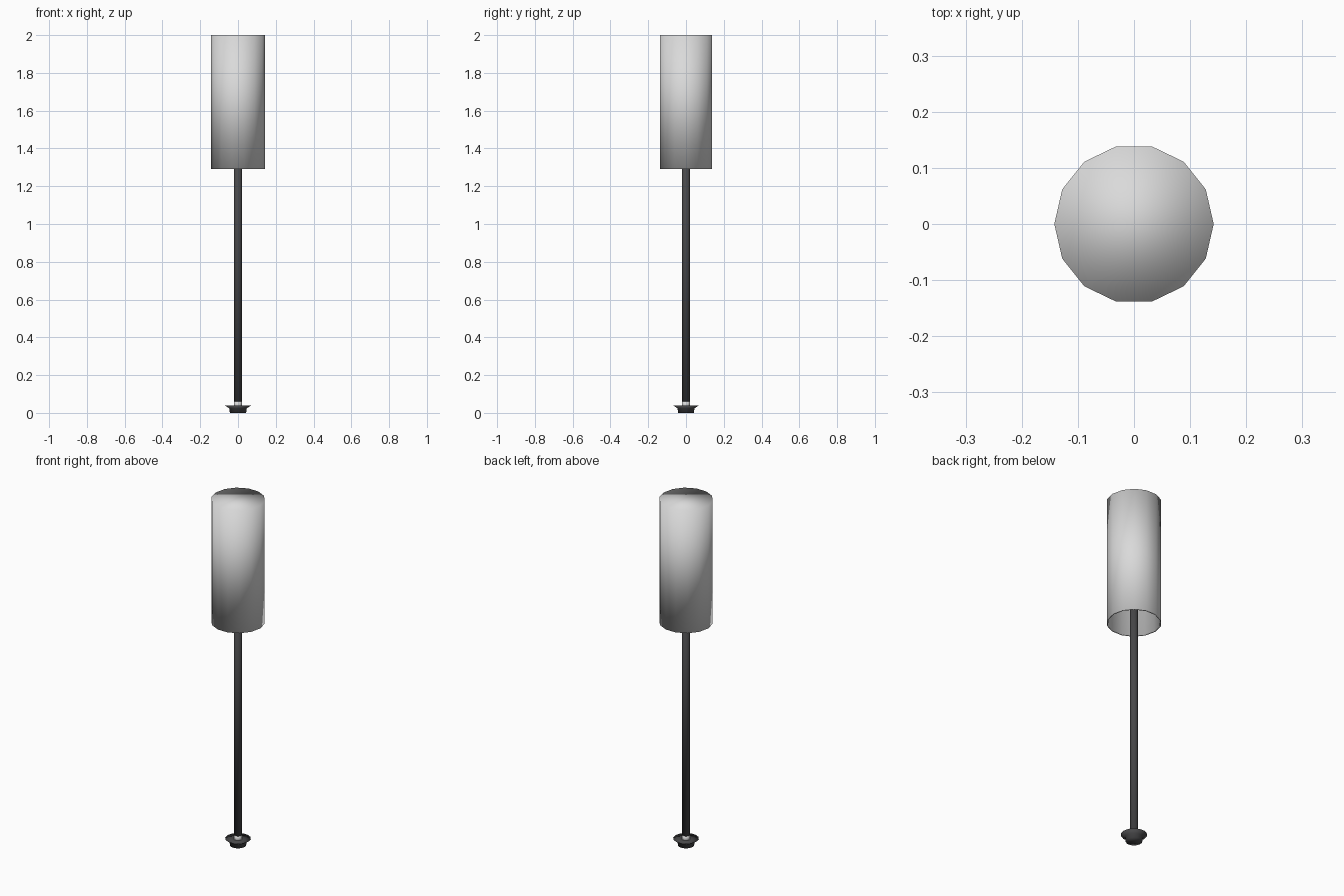
import bpy
import bmesh
import math

cube = bpy.data.objects.get("Cube")
if cube:
    bpy.data.objects.remove(cube, do_unlink=True)


def make_material(name, rgb):
    mat = bpy.data.materials.new(name)
    mat.use_nodes = True
    colour = (*rgb, 1.0)
    mat.diffuse_color = colour
    mat.node_tree.nodes["Principled BSDF"].inputs["Base Color"].default_value = colour
    return mat


pale_grey = make_material("pale grey", (0.7, 0.7, 0.7))
dark_grey = make_material("dark grey", (0.065, 0.065, 0.068))


def lathe(name, profile, sides, mat, cap_start=True, cap_end=True):
    """Turn (radius, z) points around the z axis with smooth shading."""
    bm = bmesh.new()
    rings = []
    for radius, z in profile:
        angles = [math.tau * i / sides for i in range(sides)]
        rings.append([bm.verts.new((radius * math.cos(a), radius * math.sin(a), z))
                      for a in angles])
    for low, high in zip(rings, rings[1:]):
        for i in range(sides):
            j = (i + 1) % sides
            bm.faces.new((low[i], low[j], high[j], high[i]))
    if cap_start:
        bm.faces.new(rings[0][::-1])
    if cap_end:
        bm.faces.new(rings[-1])
    for face in bm.faces:
        face.smooth = True
    mesh = bpy.data.meshes.new(name)
    bm.to_mesh(mesh)
    bm.free()
    mesh.materials.append(mat)
    obj = bpy.data.objects.new(name, mesh)
    bpy.context.collection.objects.link(obj)
    return obj


# Hollow shade: inner ceiling, inner wall, rim, outer wall, closed top
lathe("shade", [(0.135, 1.993), (0.135, 1.29), (0.142, 1.29), (0.142, 2.0)],
      14, pale_grey)

# Long stem running up into the shade
lathe("stem", [(0.022, 0.06), (0.022, 1.75)], 14, dark_grey)

# Pale collar between stem and foot
lathe("collar", [(0.022, 0.025), (0.022, 0.062)], 14, pale_grey)

# Foot: short plug under a thin flared flange
lathe("foot", [(0.043, 0.0), (0.046, 0.024), (0.068, 0.038), (0.022, 0.036)],
      14, dark_grey)
